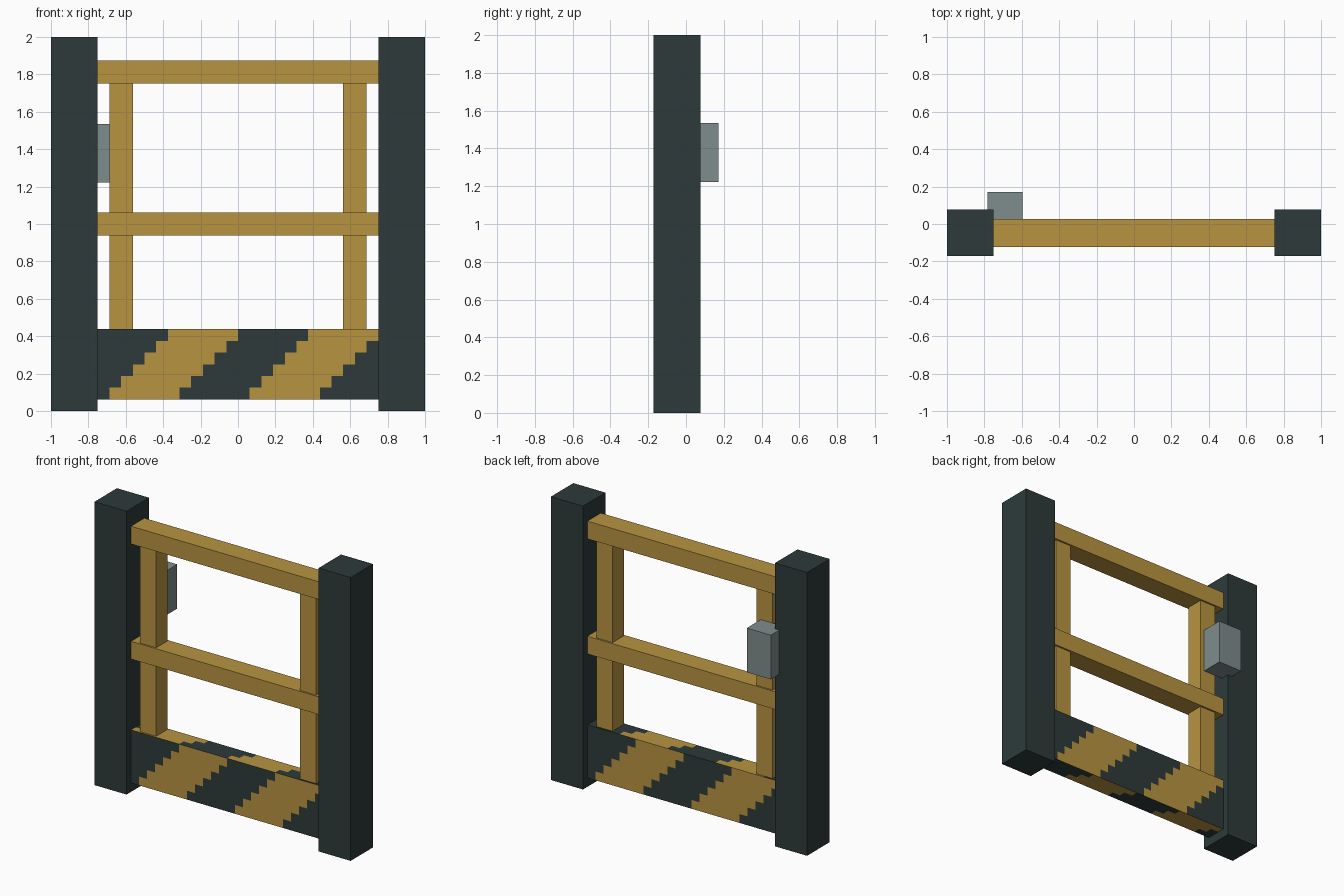
import bpy, bmesh
from mathutils import Vector

cube = bpy.data.objects.get("Cube")
if cube:
    bpy.data.objects.remove(cube, do_unlink=True)


def make_material(name, hex_code):
    srgb = [int(hex_code[i:i + 2], 16) / 255 for i in (0, 2, 4)]
    color = [c / 12.92 if c <= 0.04045 else ((c + 0.055) / 1.055) ** 2.4 for c in srgb] + [1.0]
    mat = bpy.data.materials.new(name)
    mat.use_nodes = True
    mat.diffuse_color = color
    mat.node_tree.nodes["Principled BSDF"].inputs["Base Color"].default_value = color
    return mat


dark = make_material("dark slate", "2d3a3a")
yellow = make_material("ochre yellow", "b89441")
grey = make_material("mid grey", "7f8c8c")


def box(name, low, high, *mats, paint=None):
    """Box between two corners; paint may cut and colour its faces."""
    low, high = Vector(low), Vector(high)
    bm = bmesh.new()
    bmesh.ops.create_cube(bm, size=1)
    for v in bm.verts:
        v.co = (low + high) / 2 + v.co * (high - low)
    if paint:
        paint(bm, low, high)
    mesh = bpy.data.meshes.new(name)
    bm.to_mesh(mesh)
    bm.free()
    for mat in mats:
        mesh.materials.append(mat)
    obj = bpy.data.objects.new(name, mesh)
    bpy.context.collection.objects.link(obj)
    return obj


def hazard_stripes(bm, low, high):
    """Stepped diagonal stripes on a grid of 24 x 3 x 6 cells, six cells per stripe."""
    counts = (24, 3, 6)
    size = [(high[a] - low[a]) / counts[a] for a in range(3)]
    for a in range(3):
        normal = Vector([float(i == a) for i in range(3)])
        for i in range(1, counts[a]):
            point = low + normal * size[a] * i
            bmesh.ops.bisect_plane(bm, geom=bm.verts[:] + bm.edges[:] + bm.faces[:],
                                   plane_co=point, plane_no=normal)
    bm.normal_update()
    for f in bm.faces:
        c = f.calc_center_median()
        col, depth, row = (int((c[a] - low[a]) / size[a] + 1e-4) for a in range(3))
        if f.normal.z > 0.5:        # top
            step = col - depth
        elif f.normal.z < -0.5:     # underside
            step = col - (2 - depth)
        elif f.normal.y > 0.5:      # back, running the other way
            step = (23 - col) - row - 1
        else:                       # front and hidden ends
            step = col - row - 1
        f.material_index = 1 if step % 12 < 6 else 0
    # merge cells of one colour into clean stripes
    bmesh.ops.dissolve_limit(bm, angle_limit=0.01, verts=bm.verts[:], edges=bm.edges[:],
                             delimit={'MATERIAL'})


# Side posts and inner uprights
for side, s in (("left", 1), ("right", -1)):
    x0, x1 = sorted((s * 0.75, s * 1.0))
    box(f"{side}_post", (x0, -0.172, 0), (x1, 0.078, 2), dark)
    x0, x1 = sorted((s * 0.5625, s * 0.6875))
    box(f"{side}_lower_upright", (x0, -0.1095, 0.4375), (x1, 0.0155, 0.9375), yellow)
    box(f"{side}_upper_upright", (x0, -0.1095, 1.0625), (x1, 0.0155, 1.75), yellow)

# Cross rails
for name, z in (("middle_rail", 0.9375), ("top_rail", 1.75)):
    box(name, (-0.75, -0.122, z), (0.75, 0.028, z + 0.125), yellow)

# Striped kick panel
box("striped_panel", (-0.75, -0.122, 0.0625), (0.75, 0.028, 0.4375), dark, yellow,
    paint=hazard_stripes)

# Lock box on the back
box("lock_box", (-0.7825, 0.0155, 1.2225), (-0.595, 0.172, 1.535), grey)
